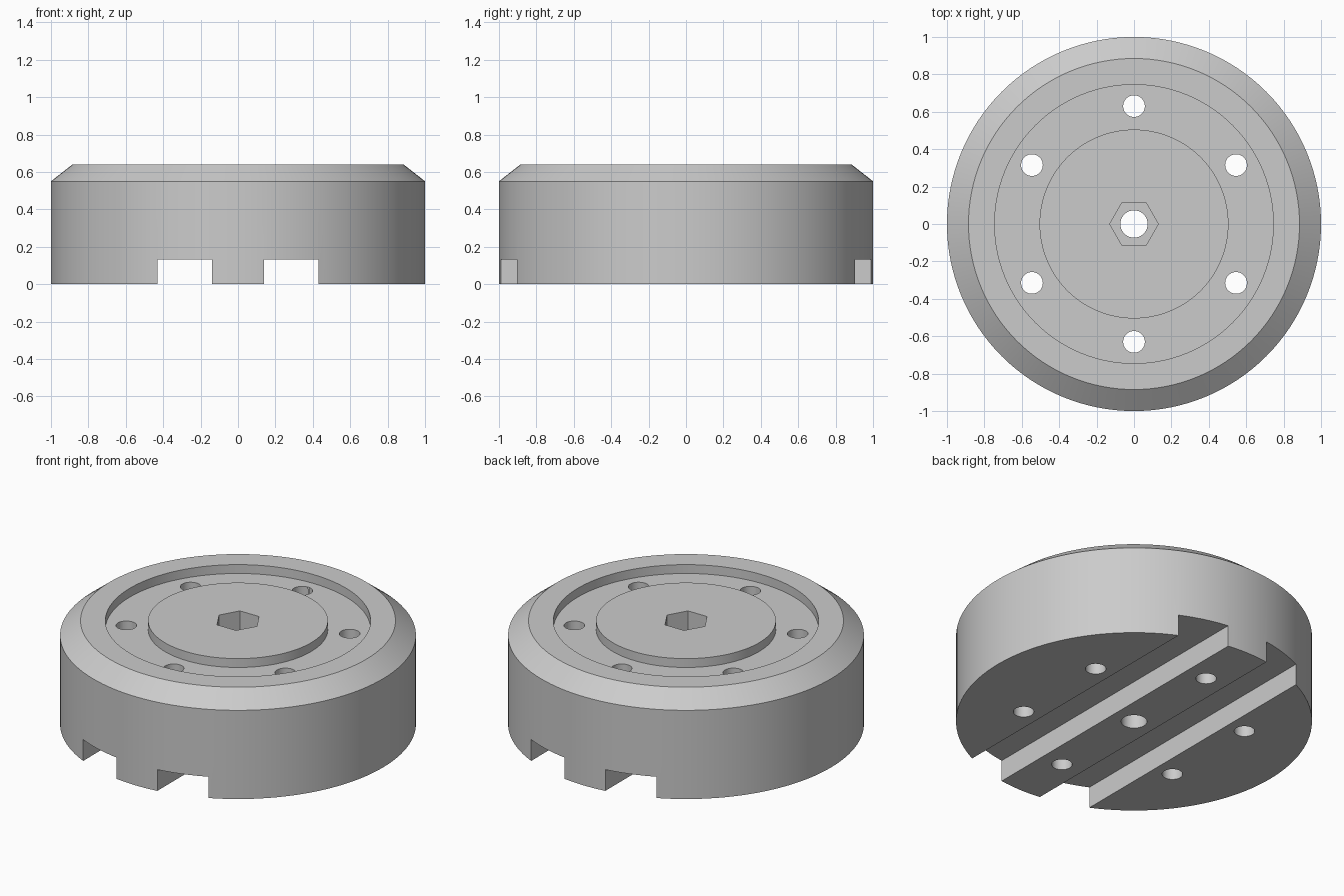
import bpy
import bmesh
import math

SEGMENTS = 128
HEIGHT = 0.64
GROOVE_FLOOR = HEIGHT - 0.055

default = bpy.data.objects.get("Cube")
if default:
    bpy.data.objects.remove(default, do_unlink=True)

# Plain grey material
GREY = (0.6, 0.6, 0.6, 1.0)
metal = bpy.data.materials.new("plain grey")
metal.use_nodes = True
metal.diffuse_color = GREY
metal.node_tree.nodes["Principled BSDF"].inputs["Base Color"].default_value = GREY


def lathe(name, profile, segments=SEGMENTS):
    """Closed solid of revolution from (radius, z) points, bottom to top."""
    bm = bmesh.new()
    rings = []
    for radius, z in profile:
        angles = [2 * math.pi * i / segments for i in range(segments)]
        rings.append([bm.verts.new((radius * math.cos(a), radius * math.sin(a), z))
                      for a in angles])
    for low, high in zip(rings, rings[1:]):
        for i in range(segments):
            j = (i + 1) % segments
            bm.faces.new((low[i], low[j], high[j], high[i]))
    bm.faces.new(rings[0][::-1])
    bm.faces.new(rings[-1])
    mesh = bpy.data.meshes.new(name)
    bm.to_mesh(mesh)
    bm.free()
    obj = bpy.data.objects.new(name, mesh)
    bpy.context.collection.objects.link(obj)
    return obj


def post(name, radius, bottom, top, segments):
    return lathe(name, [(radius, bottom), (radius, top)], segments)


# Chamfered disc with a ring groove around a raised hub
body = lathe("clamp_disc", [
    (1.0, 0.0), (1.0, 0.55), (0.885, HEIGHT), (0.745, HEIGHT),
    (0.745, GROOVE_FLOOR), (0.505, GROOVE_FLOOR), (0.505, HEIGHT)])
body.data.materials.append(metal)

cutters = []

# Two straight slots across the underside
for side, label in ((1, "left"), (-1, "right")):
    bpy.ops.mesh.primitive_cube_add(size=1, location=(side * 0.285, 0, 0))
    slot = bpy.context.object
    slot.name = label + "_slot_cutter"
    slot.scale = (0.29, 2.4, 0.264)
    cutters.append(slot)

# Hexagonal socket and the centre bore
cutters.append(post("hex_socket_cutter", 0.13, HEIGHT - 0.2, 1.0, 6))
cutters.append(post("centre_bore_cutter", 0.073, -0.2, 1.0, 48))

# Six bolt holes through the groove
for i in range(6):
    angle = math.radians(30 + 60 * i)
    hole = post("bolt_hole_cutter", 0.058, -0.2, 1.0, 40)
    hole.location = (0.63 * math.cos(angle), 0.63 * math.sin(angle), 0)
    cutters.append(hole)

# Cut everything out of the disc
bpy.ops.object.select_all(action='DESELECT')
bpy.context.view_layer.objects.active = body
body.select_set(True)
for cutter in cutters:
    cutter.hide_render = True
    cut = body.modifiers.new(cutter.name, 'BOOLEAN')
    cut.operation = 'DIFFERENCE'
    cut.solver = 'EXACT'
    cut.object = cutter
    bpy.ops.object.modifier_apply(modifier=cut.name)
for cutter in cutters:
    bpy.data.objects.remove(cutter, do_unlink=True)

bpy.ops.object.shade_smooth_by_angle(angle=math.radians(30))
